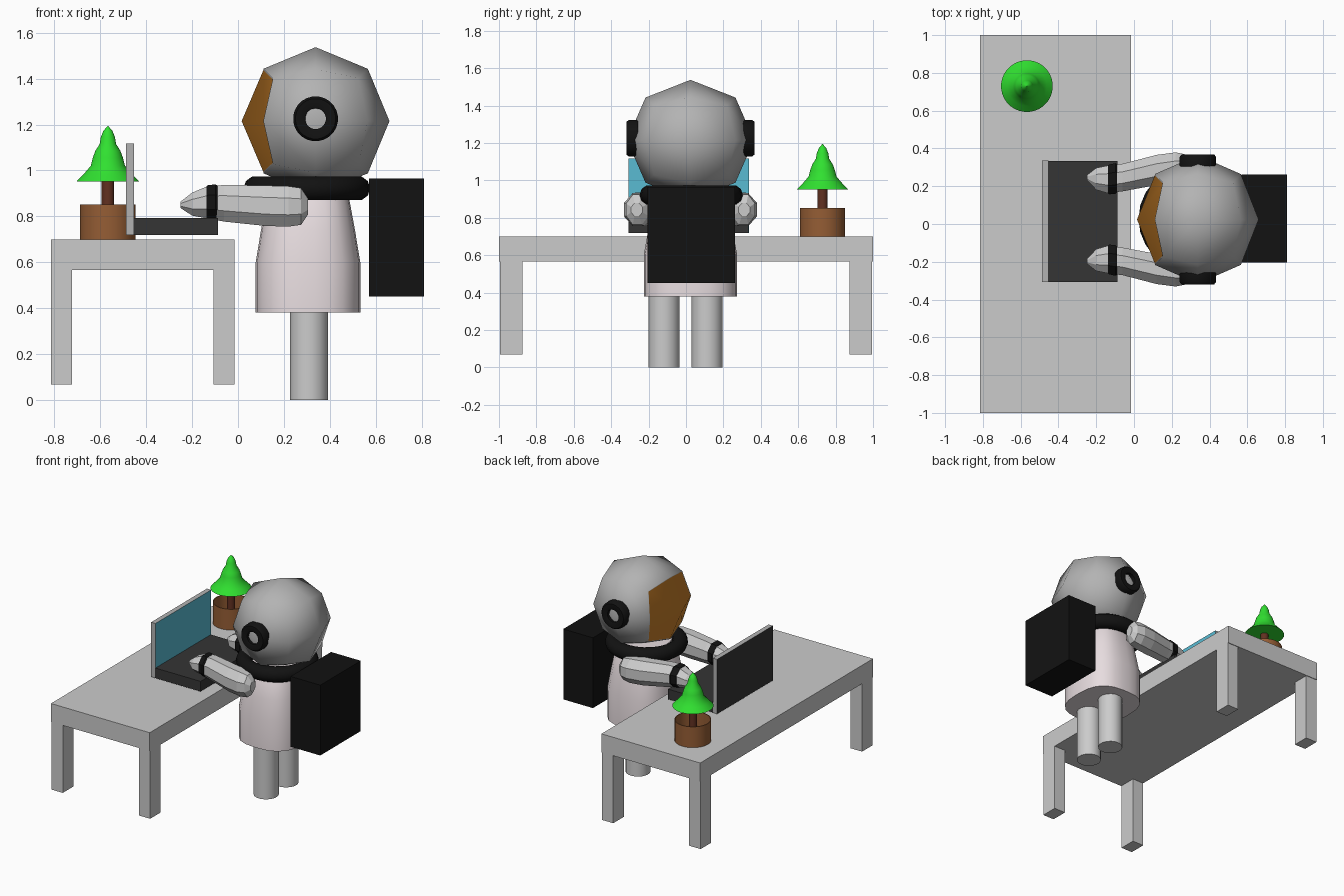
import bpy, bmesh, math
from mathutils import Vector

if "Cube" in bpy.data.objects:
    bpy.data.objects.remove(bpy.data.objects["Cube"])


def material(name, r, g, b):
    m = bpy.data.materials.new(name)
    m.diffuse_color = (r, g, b, 1)
    m.use_nodes = True
    m.node_tree.nodes["Principled BSDF"].inputs["Base Color"].default_value = m.diffuse_color
    return m


BLACK = material("black", 0.006, 0.006, 0.006)
DARK = material("charcoal", 0.035, 0.035, 0.035)
BLUE = material("screen_blue", 0.1, 0.5, 0.65)
ORANGE = material("visor_orange", 0.55, 0.2, 0.02)
GREEN = material("leaf_green", 0.03, 0.75, 0.03)
BROWN = material("pot_brown", 0.3, 0.11, 0.035)
BARK = material("bark", 0.12, 0.03, 0.015)
WHITE = material("suit_white", 0.8, 0.72, 0.74)
GREY = material("grey", 0.45, 0.45, 0.45)


def finish(name, bm, mats=(), smooth=None):
    bmesh.ops.recalc_face_normals(bm, faces=bm.faces)
    me = bpy.data.meshes.new(name)
    bm.to_mesh(me)
    bm.free()
    ob = bpy.data.objects.new(name, me)
    bpy.context.collection.objects.link(ob)
    for m in mats:
        me.materials.append(m)
    if smooth:
        bpy.ops.object.select_all(action='DESELECT')
        bpy.context.view_layer.objects.active = ob
        ob.select_set(True)
        bpy.ops.object.shade_smooth_by_angle(angle=math.radians(smooth))
    return ob


def box(name, lo, hi, mats=()):
    lo, hi = Vector(lo), Vector(hi)
    bm = bmesh.new()
    bmesh.ops.create_cube(bm, size=1)
    for v in bm.verts:
        v.co = (lo + hi) / 2 + v.co * (hi - lo)
    return finish(name, bm, mats)


def loft(name, sections, axis='Z', n=16, power=2, mats=(), smooth=None,
         caps=(True, True), closed=False):
    """Skin through sections (centre, half width, half height) across an axis."""
    u, v = {'X': ((0, 1, 0), (0, 0, 1)), 'Y': ((1, 0, 0), (0, 0, 1)),
            'Z': ((1, 0, 0), (0, 1, 0))}[axis]
    bm = bmesh.new()
    rings = []
    for c, a, b in sections:
        ring = []
        for i in range(n):
            t = math.tau * (i + 0.5) / n
            cs, sn = math.cos(t), math.sin(t)
            k = (abs(cs) ** power + abs(sn) ** power) ** (-1 / power)
            ring.append(bm.verts.new(Vector(c) + Vector(u) * a * cs * k + Vector(v) * b * sn * k))
        rings.append(ring)
    pairs = list(zip(rings, rings[1:])) + ([(rings[-1], rings[0])] if closed else [])
    for r, s in pairs:
        for i in range(n):
            j = (i + 1) % n
            bm.faces.new((r[i], r[j], s[j], s[i]))
    if not closed:
        if caps[0]:
            bm.faces.new(rings[0])
        if caps[1]:
            bm.faces.new(rings[-1])
    return finish(name, bm, mats, smooth)


# Table
box("table_top", (-0.815, -1, 0.565), (-0.015, 1, 0.70))
for x in (-0.815, -0.107):
    for y in (-0.995, 0.873):
        box("table_leg", (x, y, 0.068), (x + 0.092, y + 0.122, 0.565))

# Laptop: keyboard base and upright screen, blue in front and dark behind
box("laptop_base", (-0.455, -0.308, 0.718), (-0.087, 0.333, 0.792), [DARK])
screen = box("laptop_screen", (-0.488, -0.308, 0.718), (-0.453, 0.337, 1.118), [GREY, BLUE, DARK])
for p in screen.data.polygons:
    p.material_index = 1 if p.normal.x > 0.9 else 2 if p.normal.x < -0.9 else 0

# Potted tree
PX, PY = -0.567, 0.73


def turned(name, profile, mat, **kw):
    return loft(name, [((PX, PY, z), r, r) for r, z in profile], n=32, mats=[mat], smooth=35, **kw)


turned("plant_pot", [(0.122, 0.70), (0.122, 0.852), (0.116, 0.852), (0.116, 0.75)], BROWN)
turned("tree_trunk", [(0.027, 0.74), (0.027, 0.97)], BARK)
turned("tree_leaves", [(0.137, 0.952), (0.105, 0.985), (0.075, 1.02), (0.066, 1.055), (0.055, 1.085),
                       (0.036, 1.115), (0.031, 1.145), (0.02, 1.172), (0.002, 1.193)], GREEN)

# Torso and legs
CX, CY = 0.305, 0.024
loft("torso", [((CX, CY, z), a, b) for z, a, b in
               ((0.38, 0.228, 0.25), (0.60, 0.228, 0.25), (0.74, 0.205, 0.225),
                (0.875, 0.18, 0.2), (0.93, 0.15, 0.165))],
     n=24, power=2.8, mats=[WHITE], smooth=40)
for y in (-0.117, 0.113):
    loft("leg", [((0.31, y, z), 0.084, 0.084) for z in (0, 0.42)], n=16, smooth=40)

# Backpack and collar
box("backpack", (0.57, -0.205, 0.45), (0.81, 0.263, 0.965), [BLACK])
bpy.ops.mesh.primitive_torus_add(location=(0.30, 0.028, 0.922), major_radius=0.222, minor_radius=0.054,
                                 major_segments=24, minor_segments=10)
collar = bpy.context.object
collar.name = "collar"
collar.data.materials.append(BLACK)
bpy.ops.object.shade_smooth()

# Helmet: cube subdivided once and rounded, with one side as the visor
bm = bmesh.new()
bmesh.ops.create_cube(bm, size=2)
bmesh.ops.subdivide_edges(bm, edges=bm.edges[:], cuts=1, use_grid_fill=True)
for v in bm.verts:
    v.co.normalize()
visor = [f for f in bm.faces if f.calc_center_median().x < -0.6]
bmesh.ops.inset_region(bm, faces=visor, thickness=0.02)
for f in visor:
    f.material_index = 1
for v in bm.verts:
    v.co = Vector((0.338, CY, 1.215)) + v.co * Vector((0.322, 0.34, 0.322))
finish("helmet", bm, [GREY, ORANGE], smooth=80)

# Ear rings and arms, mirrored about the body's middle
for s in (-1, 1):
    ear = [(0.28, 0.045), (0.338, 0.045), (0.343, 0.055), (0.343, 0.088), (0.33, 0.098), (0.28, 0.098)]
    loft("ear_ring", [((0.338, CY + s * y, 1.225), r, r) for y, r in ear], 'Y', n=24,
         mats=[BLACK], smooth=40, closed=True)
    k = 1 / math.cos(math.pi / 8)
    arm = [(-0.25, 0.222, 0.85, 0.012, 0.014), (-0.20, 0.215, 0.853, 0.058, 0.05),
           (-0.14, 0.212, 0.86, 0.073, 0.068), (-0.06, 0.222, 0.857, 0.073, 0.08),
           (0.12, 0.262, 0.846, 0.08, 0.088), (0.22, 0.277, 0.843, 0.078, 0.088),
           (0.275, 0.284, 0.843, 0.06, 0.08), (0.305, 0.287, 0.843, 0.03, 0.035)]
    loft("arm", [((x, CY + s * y, z), a * k, b * k) for x, y, z, a, b in arm], 'X', n=8)
    cuff = [(-0.138, 0.212, 0.861, 0.074, 0.07), (-0.13, 0.212, 0.861, 0.079, 0.075),
            (-0.098, 0.217, 0.861, 0.081, 0.078), (-0.09, 0.218, 0.86, 0.075, 0.075)]
    loft("wrist_cuff", [((x, CY + s * y, z), a * k, b * k) for x, y, z, a, b in cuff], 'X', n=8,
         mats=[BLACK])
